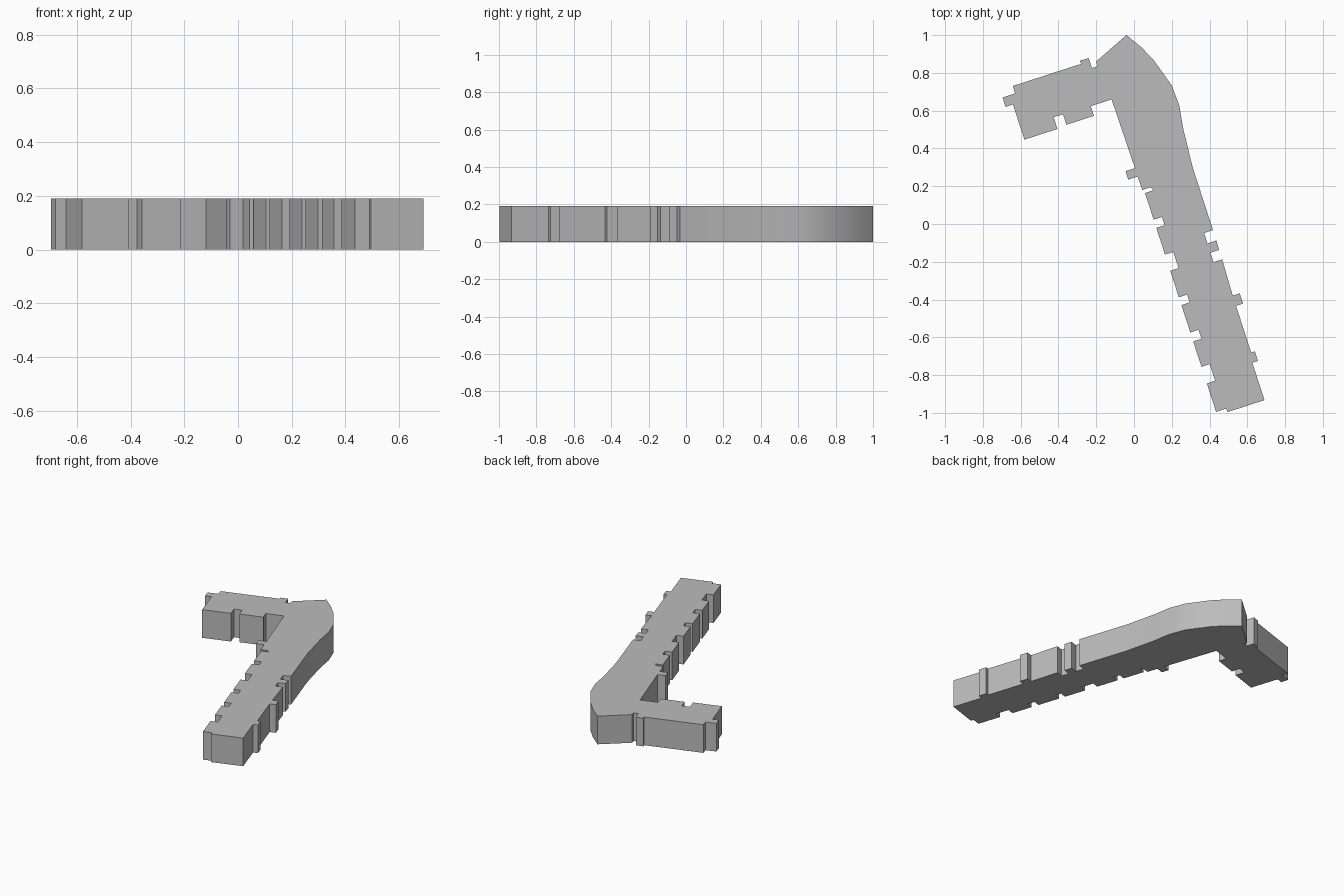
import bpy
import bmesh
import math
from mathutils import Matrix, Vector

HEIGHT = 0.19
TILT = math.radians(18)

default_cube = bpy.data.objects.get("Cube")
if default_cube:
    bpy.data.objects.remove(default_cube, do_unlink=True)


def flat_material(name, value):
    material = bpy.data.materials.new(name)
    material.use_nodes = True
    colour = (value, value, value, 1)
    material.diffuse_color = colour
    for node in material.node_tree.nodes:
        if node.type == "BSDF_PRINCIPLED":
            node.inputs["Base Color"].default_value = colour
    return material


def steps(base, raised, spans):
    """Square teeth along a long edge: base -> raised -> base for each span."""
    corners = []
    for start, end in spans:
        corners += [(base, start), (raised, start), (raised, end), (base, end)]
    return corners


def extrude_outline(name, corners, height, material):
    """Turn a closed outline into an upright prism."""
    bm = bmesh.new()
    turn = Matrix.Rotation(TILT, 3, "Z")
    base = bm.faces.new([bm.verts.new(turn @ Vector((u, v, 0))) for u, v in corners])
    top = bmesh.ops.extrude_face_region(bm, geom=[base])["geom"]
    lifted = [item for item in top if isinstance(item, bmesh.types.BMVert)]
    bmesh.ops.translate(bm, vec=(0, 0, height), verts=lifted)
    bmesh.ops.recalc_face_normals(bm, faces=bm.faces)
    mesh = bpy.data.meshes.new(name)
    bm.to_mesh(mesh)
    bm.free()
    mesh.materials.append(material)
    part = bpy.data.objects.new(name, mesh)
    bpy.context.collection.objects.link(part)
    return part


# Outline in the frame of the long arm: u across the arm, v along it.
# Foot and the row of teeth up the inner side
foot = [(.369, -1.1), (.163, -1.1), (.163, -1.08)]
inner_teeth = steps(.152, .106, [
    (-1.08, -.922), (-.83, -.688), (-.638, -.486),
    (-.442, -.295), (-.205, -.056), (-.01, .138)])[1:]
inner_lugs = [(.143, .158), (.097, .158)] + steps(.096, .044, [(.233, .28)])

# Underside, end and back of the short arm
arm_underside = [(.091, .664), (-.025, .664), (-.025, .61), (-.178, .61),
                 (-.178, .669), (-.23, .669), (-.23, .604), (-.414, .604)]
arm_end = [(-.414, .8), (-.455, .8), (-.455, .852), (-.385, .852), (-.385, .893)]
arm_back = [(-.005, .893), (-.005, .91), (.043, .91), (.043, .854),
            (.075, .854), (.075, .88)]

# Pointed corner and the swept outer bend
bend = [(.271, .964), (.327, .877), (.368, .791), (.417, .635),
        (.422, .523), (.404, .401), (.388, .189)]

# Notches and small teeth down the outer side
outer_teeth = (steps(.388, .338, [(-.16, -.218)])
               + steps(.386, .338, [(-.27, -.322)])
               + steps(.38, .419, [(-.522, -.579)])
               + [(.38, -.839), (.4, -.839), (.4, -.892), (.369, -.892)])

outline = (foot + inner_teeth + inner_lugs + arm_underside + arm_end
           + arm_back + bend + outer_teeth)
wall = extrude_outline("notched_hook_wall", outline, HEIGHT,
                       flat_material("plain grey", .5))

# Smooth the swept bend while the corners stay crisp
bpy.ops.object.select_all(action="DESELECT")
wall.select_set(True)
bpy.context.view_layer.objects.active = wall
bpy.ops.object.shade_smooth_by_angle(angle=math.radians(30))
